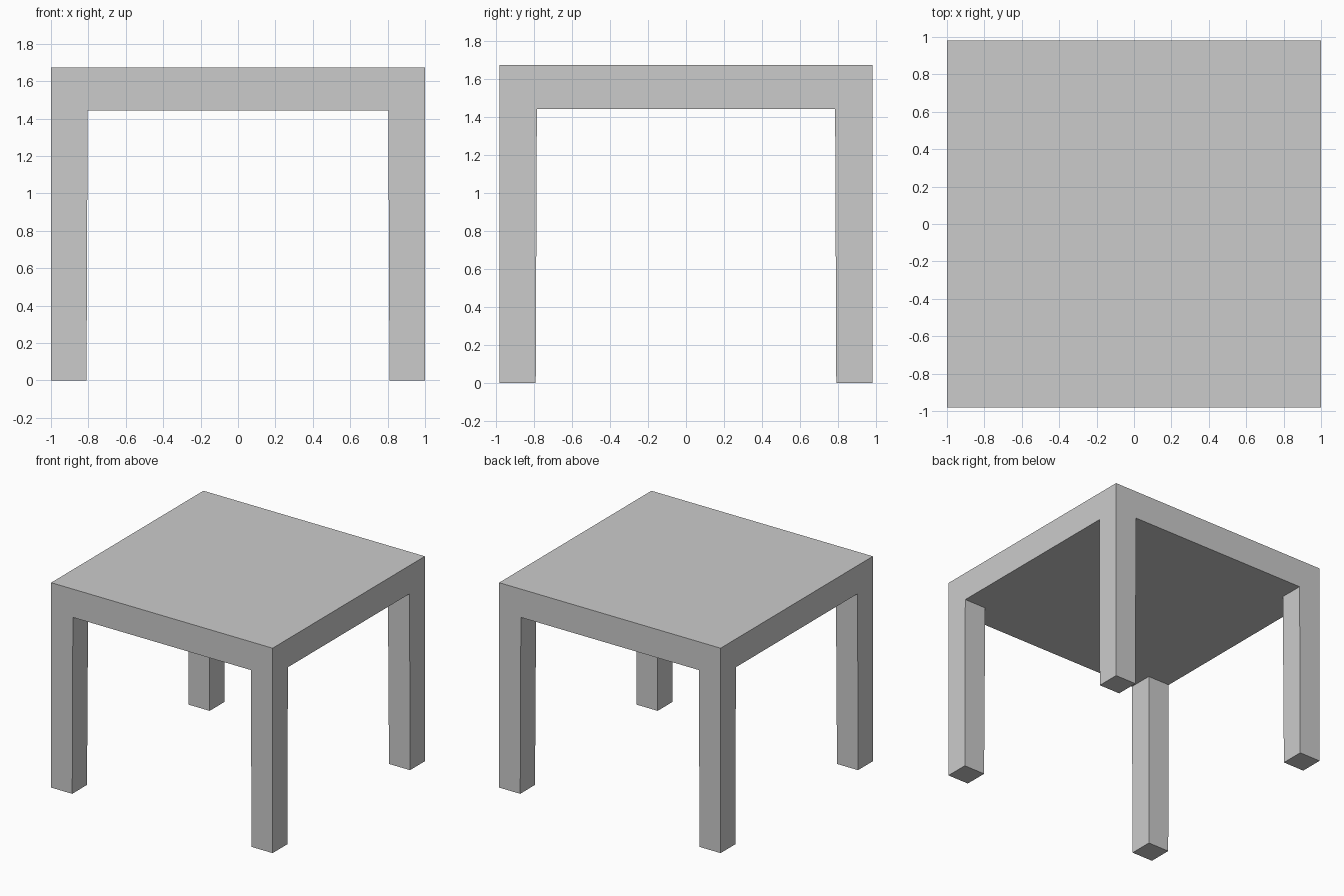
import bpy, bmesh
from mathutils import Vector

if "Cube" in bpy.data.objects:
    bpy.data.objects.remove(bpy.data.objects["Cube"])

HX, HY = 1.0, 0.982            # half width and depth
Z_UNDER, Z_TOP = 1.442, 1.673  # slab underside and top
IN_X, IN_Y = 0.804, 0.785      # inner leg faces where they meet the slab
TAPER = 0.006                  # legs narrow slightly toward the floor

bm = bmesh.new()

# Thick table top
bmesh.ops.create_cube(bm, size=2)
for v in bm.verts:
    v.co = Vector((v.co.x * HX, v.co.y * HY, Z_TOP if v.co.z > 0 else Z_UNDER))

# Cut lines that mark out the leg corners
for axis, d in ((Vector((1, 0, 0)), IN_X), (Vector((0, 1, 0)), IN_Y)):
    for s in (-1, 1):
        bmesh.ops.bisect_plane(bm, geom=bm.verts[:] + bm.edges[:] + bm.faces[:],
                               plane_co=axis * d * s, plane_no=axis)

# Legs pulled down from the four underside corners
bm.normal_update()
corners = []
for f in bm.faces:
    c = f.calc_center_median()
    if f.normal.z < -0.9 and abs(c.x) > IN_X and abs(c.y) > IN_Y:
        corners.append(f)
ext = bmesh.ops.extrude_face_region(bm, geom=corners)
for v in (g for g in ext["geom"] if isinstance(g, bmesh.types.BMVert)):
    v.co.z = 0
    if abs(v.co.x) < HX - 0.01:
        v.co.x += TAPER if v.co.x > 0 else -TAPER
    if abs(v.co.y) < HY - 0.01:
        v.co.y += TAPER if v.co.y > 0 else -TAPER

# Merge the flush faces so top and legs read as one piece
bmesh.ops.dissolve_limit(bm, angle_limit=0.001, verts=bm.verts[:], edges=bm.edges[:])
bmesh.ops.recalc_face_normals(bm, faces=bm.faces[:])

mesh = bpy.data.meshes.new("table")
bm.to_mesh(mesh)
bm.free()
bpy.context.collection.objects.link(bpy.data.objects.new("table", mesh))
